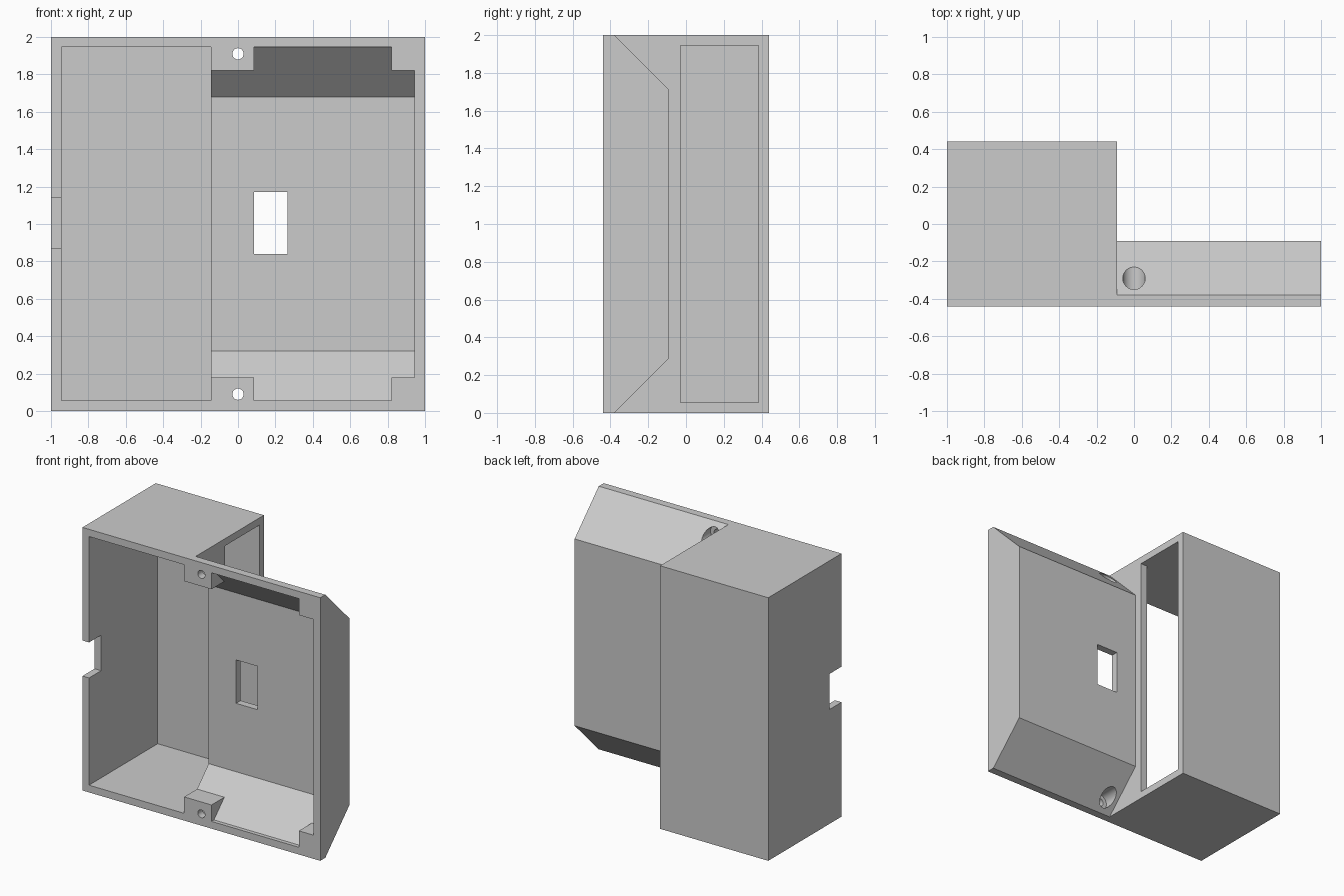
import bpy
import bmesh
import math
from mathutils import Matrix

cube = bpy.data.objects.get("Cube")
if cube:
    bpy.data.objects.remove(cube, do_unlink=True)

grey = bpy.data.materials.new("plain grey")
grey.use_nodes = True
colour = (0.6, 0.6, 0.6, 1)
grey.diffuse_color = colour
grey.node_tree.nodes["Principled BSDF"].inputs["Base Color"].default_value = colour

HEIGHT = 2.0
FRONT, BACK = -0.44, 0.44
STEP_X, STEP_Y = -0.09, -0.09   # where the deep part meets the shallow part
WALL = 0.055


def make_object(name, bm):
    bmesh.ops.recalc_face_normals(bm, faces=bm.faces)
    mesh = bpy.data.meshes.new(name)
    bm.to_mesh(mesh)
    bm.free()
    mesh.materials.append(grey)
    ob = bpy.data.objects.new(name, mesh)
    bpy.context.collection.objects.link(ob)
    return ob


def prism(name, x0, x1, profile):
    """Extrude a (y, z) profile along x."""
    bm = bmesh.new()
    face = bm.faces.new([bm.verts.new((x0, y, z)) for y, z in profile])
    new = bmesh.ops.extrude_face_region(bm, geom=[face])["geom"]
    verts = [g for g in new if isinstance(g, bmesh.types.BMVert)]
    bmesh.ops.translate(bm, verts=verts, vec=(x1 - x0, 0, 0))
    return make_object(name, bm)


def box(name, x0, x1, y0, y1, z0, z1):
    return prism(name, x0, x1, [(y0, z0), (y1, z0), (y1, z1), (y0, z1)])


def rod(name, x, z, radius, y0, y1):
    bm = bmesh.new()
    bmesh.ops.create_cone(bm, cap_ends=True, segments=32, radius1=radius,
                          radius2=radius, depth=y1 - y0)
    bmesh.ops.transform(bm, verts=bm.verts,
                        matrix=Matrix.Translation((x, (y0 + y1) / 2, z))
                        @ Matrix.Rotation(math.pi / 2, 4, "X"))
    return make_object(name, bm)


def combine(target, tool, operation):
    mod = target.modifiers.new(operation.lower(), "BOOLEAN")
    mod.operation = operation
    mod.solver = "EXACT"
    mod.object = tool
    bpy.context.view_layer.objects.active = target
    bpy.ops.object.modifier_apply(modifier=mod.name)
    bpy.data.objects.remove(tool, do_unlink=True)


def mirrored(half):
    """Complete a lower half profile with its upper mirror image."""
    return half + [(y, HEIGHT - z) for y, z in reversed(half)]


# Outer shell: deep compartment joined to the bevelled shallow compartment
shell = box("enclosure_shell", -1, STEP_X, FRONT, BACK, 0, HEIGHT)
outer = mirrored([(FRONT, 0), (-0.38, 0), (STEP_Y, 0.29)])
combine(shell, prism("shallow_body", -0.3, 1, outer), "UNION")

# Hollow interior, open at the front
in_x, in_y = STEP_X - WALL, STEP_Y - WALL
combine(shell, box("deep_cavity", -1 + WALL, in_x, -0.6, BACK - WALL,
                   WALL, HEIGHT - WALL), "DIFFERENCE")
inner = mirrored([(-0.6, WALL), (-0.41, WALL), (in_y, 0.32)])
combine(shell, prism("shallow_cavity", -0.3, 1 - WALL, inner), "DIFFERENCE")

# Corner tabs along the top and bottom of the front rim
tab = [(FRONT, 0.03), (-0.39, 0.03), (-0.24, 0.18), (FRONT, 0.18)]
for x0, x1 in ((in_x, 0.085), (0.82, 0.97)):
    for flip in (False, True):
        outline = [(y, HEIGHT - z if flip else z) for y, z in tab]
        combine(shell, prism("corner_tab", x0, x1, outline), "UNION")

# Screw holes with wide recesses entering from the bevels
for z in (0.09, HEIGHT - 0.09):
    combine(shell, rod("screw_recess", 0, z, 0.06, -0.38, 0.1), "DIFFERENCE")
    combine(shell, rod("screw_hole", 0, z, 0.03, -0.6, -0.3), "DIFFERENCE")

# Side opening, back window and cable notch
openings = [
    ("side_opening", -0.2, 0.05, -0.03, BACK - WALL, WALL, HEIGHT - WALL),
    ("back_window", 0.085, 0.265, -0.3, 0.1, 0.84, 1.17),
    ("cable_notch", -1.2, -0.9, -0.6, -0.295, 0.87, 1.14),
]
for opening in openings:
    combine(shell, box(*opening), "DIFFERENCE")

# Smooth the round holes, keep every other edge crisp
bpy.ops.object.select_all(action="DESELECT")
shell.select_set(True)
bpy.context.view_layer.objects.active = shell
bpy.ops.object.shade_smooth_by_angle(angle=math.radians(30))
